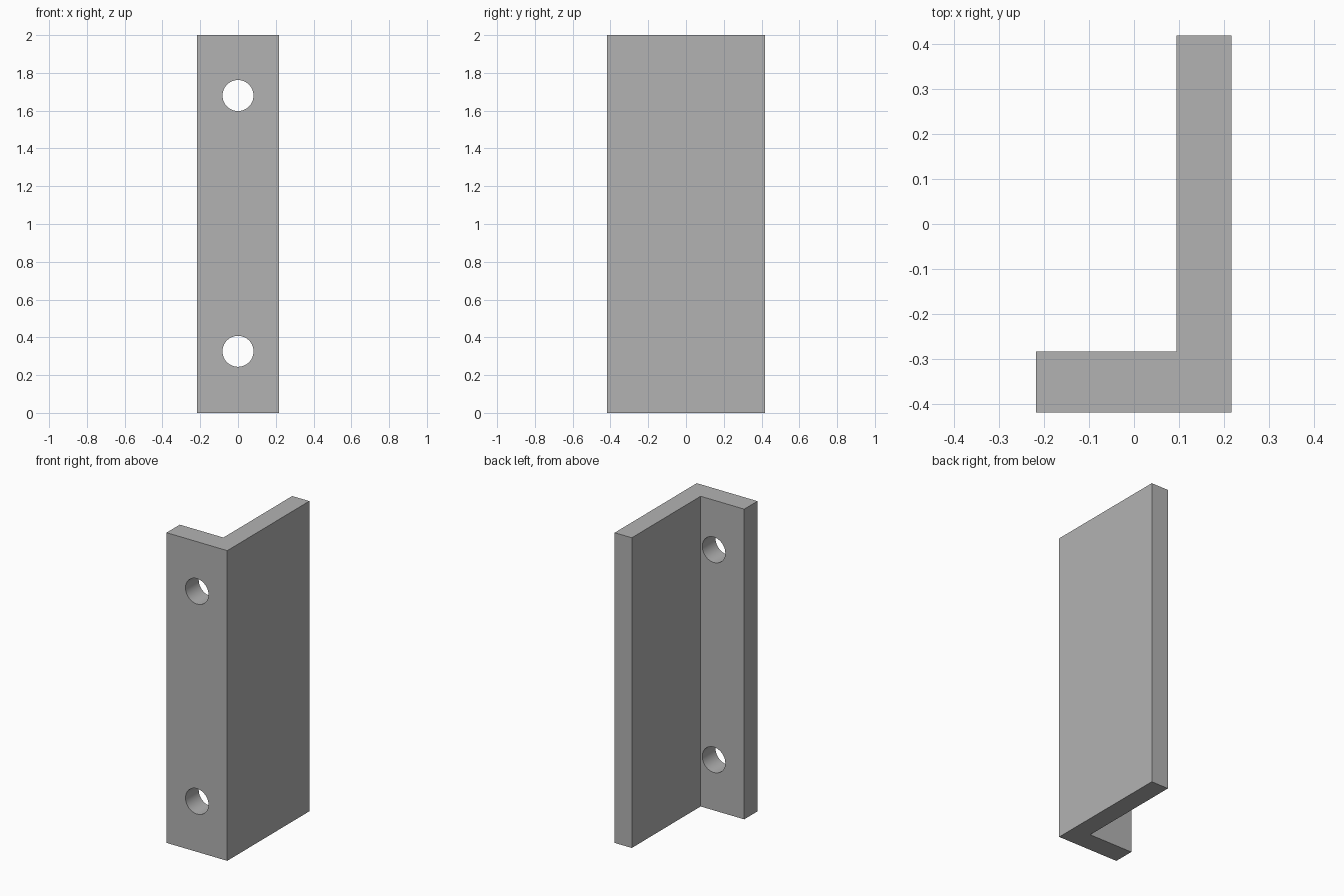
import bpy
import bmesh
import math

cube = bpy.data.objects.get("Cube")
if cube:
    bpy.data.objects.remove(cube, do_unlink=True)

HEIGHT = 2.0
HOLE_RADIUS = 0.082
HOLE_HEIGHTS = (0.326, 1.68)

# Plain grey material
grey = bpy.data.materials.new("plain grey")
grey.use_nodes = True
colour = (0.45, 0.45, 0.45, 1)
grey.diffuse_color = colour
grey.node_tree.nodes["Principled BSDF"].inputs["Base Color"].default_value = colour

# L-shaped profile: short front flange and long side flange, pulled up
left, inner, right = -0.217, 0.094, 0.216
front, step, back = -0.418, -0.283, 0.418
profile = [(left, front), (right, front), (right, back),
           (inner, back), (inner, step), (left, step)]
bm = bmesh.new()
base = bm.faces.new([bm.verts.new((x, y, 0)) for x, y in profile])
pulled = bmesh.ops.extrude_face_region(bm, geom=[base])["geom"]
bmesh.ops.translate(bm, vec=(0, 0, HEIGHT),
                    verts=[g for g in pulled if isinstance(g, bmesh.types.BMVert)])
bmesh.ops.recalc_face_normals(bm, faces=bm.faces)
mesh = bpy.data.meshes.new("angle_bracket")
bm.to_mesh(mesh)
bm.free()
mesh.materials.append(grey)
bracket = bpy.data.objects.new("angle_bracket", mesh)
bpy.context.collection.objects.link(bracket)
bpy.context.view_layer.objects.active = bracket

# Two screw holes through the front flange
for z in HOLE_HEIGHTS:
    bpy.ops.mesh.primitive_cylinder_add(vertices=64, radius=HOLE_RADIUS, depth=0.4,
                                        location=(0, (front + step) / 2, z),
                                        rotation=(math.pi / 2, 0, 0))
    cutter = bpy.context.object
    cutter.name = "hole_cutter"
    cutter.hide_render = True
    cutter.data.materials.append(grey)
    cut = bracket.modifiers.new("screw_hole", "BOOLEAN")
    cut.operation = "DIFFERENCE"
    cut.solver = "EXACT"
    cut.object = cutter
    bpy.context.view_layer.objects.active = bracket
    bpy.ops.object.modifier_apply(modifier=cut.name)
    bpy.data.objects.remove(cutter, do_unlink=True)

# Smooth hole walls, crisp edges elsewhere
bpy.ops.object.select_all(action="DESELECT")
bracket.select_set(True)
bpy.context.view_layer.objects.active = bracket
bpy.ops.object.shade_smooth_by_angle(angle=math.radians(30))
